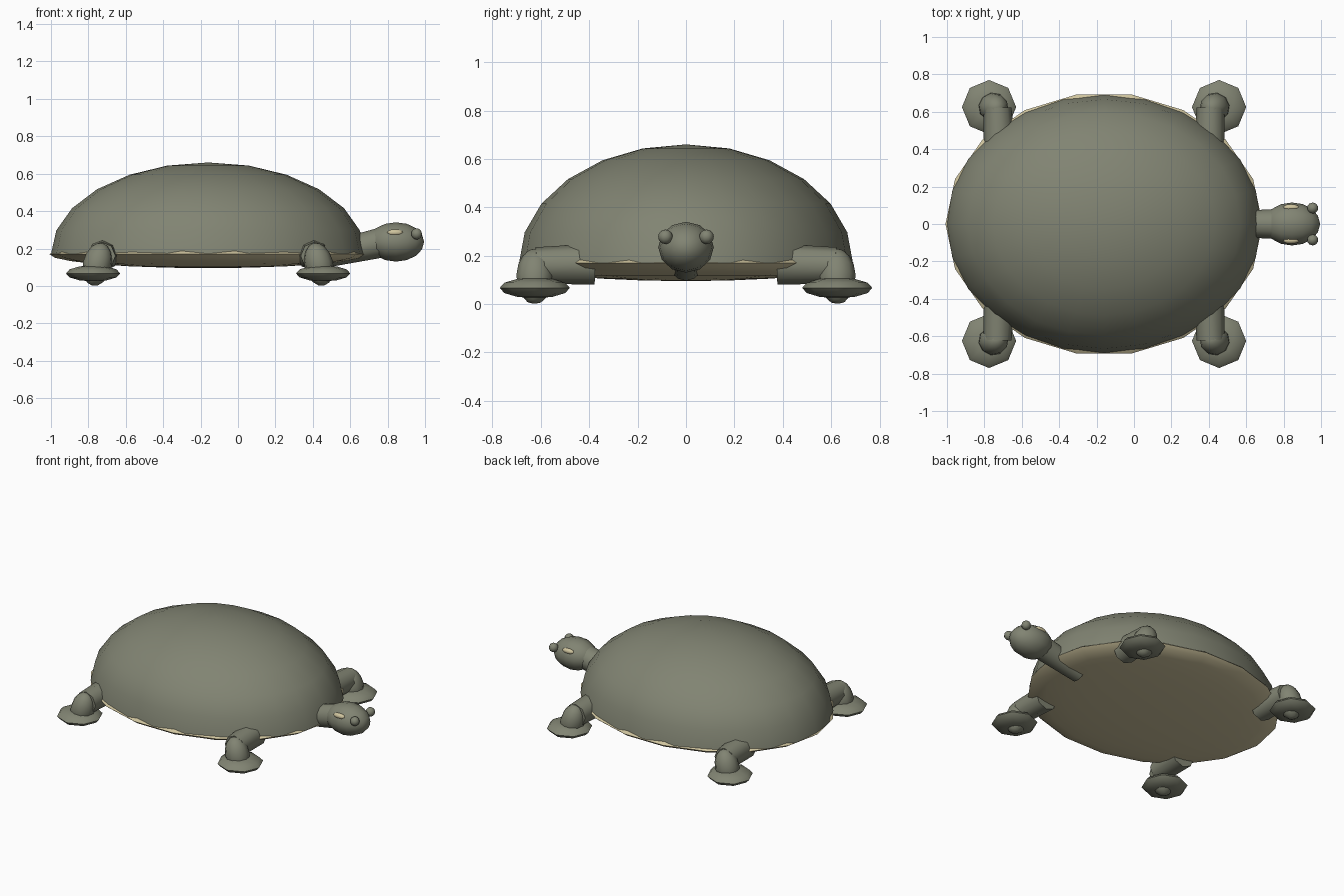
import bpy
import bmesh
from math import radians
from mathutils import Vector, Matrix

cube = bpy.data.objects.get("Cube")
if cube:
    bpy.data.objects.remove(cube, do_unlink=True)


def material(name, color):
    mat = bpy.data.materials.new(name)
    mat.use_nodes = True
    mat.diffuse_color = color
    mat.node_tree.nodes["Principled BSDF"].inputs["Base Color"].default_value = color
    return mat


green = material("grey green", (0.22, 0.23, 0.17, 1))
cream = material("cream", (0.62, 0.55, 0.34, 1))


def finish(name, bm, mat, angle=60):
    mesh = bpy.data.meshes.new(name)
    bmesh.ops.recalc_face_normals(bm, faces=bm.faces[:])
    bm.to_mesh(mesh)
    bm.free()
    mesh.materials.append(mat)
    obj = bpy.data.objects.new(name, mesh)
    bpy.context.collection.objects.link(obj)
    bpy.ops.object.select_all(action="DESELECT")
    obj.select_set(True)
    bpy.context.view_layer.objects.active = obj
    bpy.ops.object.shade_smooth_by_angle(angle=radians(angle))
    return obj


def ellipsoid(name, center, radii, mat, segments=12, rings=8, axis=(0, 0, 1), turn=0, dome=False):
    """Scaled ball with its poles along axis; dome keeps the upper half."""
    bm = bmesh.new()
    bmesh.ops.create_uvsphere(bm, u_segments=segments, v_segments=rings, radius=1)
    if dome:
        low = [v for v in bm.verts if v.co.z < -0.01]
        bmesh.ops.delete(bm, geom=low, context="VERTS")
    rot = Vector(axis).to_track_quat("Z", "Y").to_matrix().to_4x4()
    bm.transform(Matrix.Translation(center) @ rot @ Matrix.Diagonal((*radii, 1))
                 @ Matrix.Rotation(radians(turn), 4, "Z"))
    return finish(name, bm, mat)


def tube(name, start, end, r1, r2, mat, segments=10):
    a, b = Vector(start), Vector(end)
    bm = bmesh.new()
    bmesh.ops.create_cone(bm, cap_ends=True, segments=segments,
                          radius1=r1, radius2=r2, depth=(b - a).length)
    rot = (b - a).to_track_quat("Z", "Y").to_matrix().to_4x4()
    bm.transform(Matrix.Translation((a + b) / 2) @ rot)
    return finish(name, bm, mat)


# Domed shell over a flattened cream belly whose rim shows at the edge
MID = -0.16
ellipsoid("shell", (MID, 0, 0.17), (0.84, 0.69, 0.49), green, 24, 12, dome=True)
ellipsoid("belly", (MID, 0, 0.17), (0.848, 0.703, 0.075), cream, 18, 12, turn=10)

# Four legs, mirrored about the middle of the shell
for end, sx in (("front", 1), ("rear", -1)):
    for side, sy in (("left", 1), ("right", -1)):
        def at(x, y, z):
            return Vector((MID + sx * x, sy * y, z))
        tag = end + "_" + side
        tube(tag + "_thigh", at(0.56, 0.38, 0.165), at(0.57, 0.62, 0.16), 0.085, 0.075, green, 8)
        lean = at(0.57, 0.62, 0.2) - at(0.62, 0.627, 0)
        ellipsoid(tag + "_shin", at(0.592, 0.624, 0.115), (0.078, 0.078, 0.117), green, 10, 8, lean)
        ellipsoid(tag + "_foot", at(0.615, 0.625, 0.067), (0.145, 0.145, 0.043), green, 8, 6)

# Sloping neck and head
tube("neck", (0.45, 0, 0.16), (0.76, 0, 0.23), 0.065, 0.08, green, 12)
ellipsoid("head", (0.845, 0, 0.235), (0.115, 0.105, 0.15), green, 12, 8, (1, 0, 0))

# Eyes and pale cheek patches
for side, sy in (("left", 1), ("right", -1)):
    ellipsoid(side + "_eye", (0.955, sy * 0.085, 0.278), (0.03, 0.03, 0.03), green, 10, 8)
    ellipsoid(side + "_cheek_patch", (0.84, sy * 0.088, 0.285), (0.045, 0.018, 0.018), cream, 10, 6)
